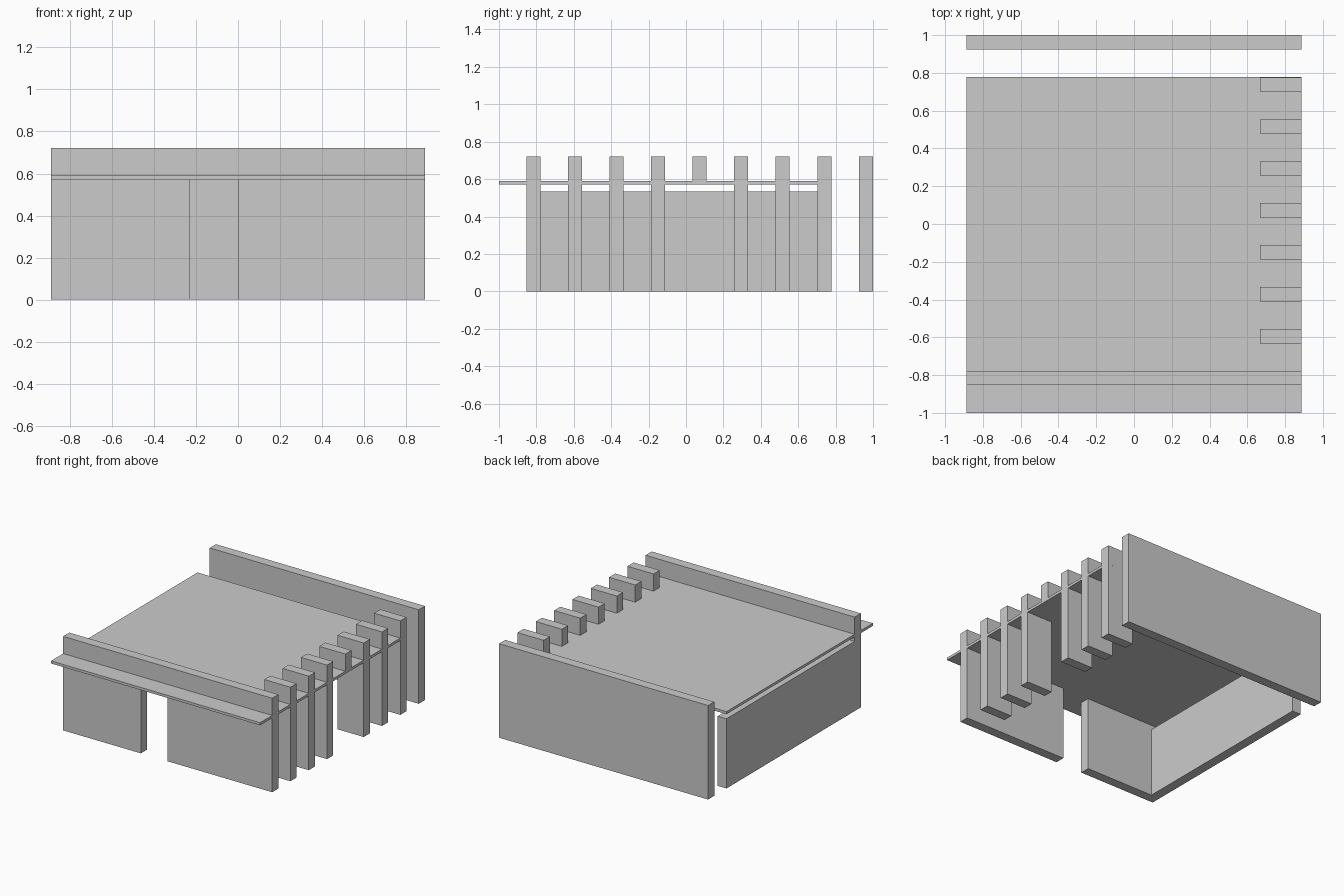
import bpy
import bmesh
from mathutils import Vector

if "Cube" in bpy.data.objects:
    bpy.data.objects.remove(bpy.data.objects["Cube"])


def box(name, x, y, z):
    """Axis-aligned box from (min, max) ranges."""
    bm = bmesh.new()
    bmesh.ops.create_cube(bm, size=1)
    for v in bm.verts:
        v.co = Vector([r[0] if c < 0 else r[1] for c, r in zip(v.co, (x, y, z))])
    mesh = bpy.data.meshes.new(name)
    bm.to_mesh(mesh)
    bm.free()
    obj = bpy.data.objects.new(name, mesh)
    bpy.context.collection.objects.link(obj)
    return obj


W = 0.888                 # half width
T = 0.075                 # wall thickness
LOW, TOP, H = 0.57, 0.59, 0.722
FRONT = (-0.853, -0.853 + T)

# Flat roof, overhanging at the front
box("roof_slab", (-W, W), (-1, 0.777), (LOW, TOP))

# Freestanding rear wall
box("rear_wall", (-W, W), (1 - T, 1), (0, H))

# Left wall, stopping just short of the roof
box("left_wall", (-W, -W + T), (FRONT[0], 0.777), (0, 0.535))

# Front wall with doorway, and parapet above the roof
box("front_wall_left", (-W, -0.228), FRONT, (0, LOW))
box("front_wall_right", (0, W), FRONT, (0, LOW))
box("front_parapet", (-W, W), FRONT, (TOP, H))

# Fins along the right side; the fourth is cut short to leave an entrance
for i in range(7):
    y = -0.632 + i * 0.2223
    box(f"side_fin_{i + 1}", (0.666, W), (y, y + T), (TOP if i == 3 else 0, H))
